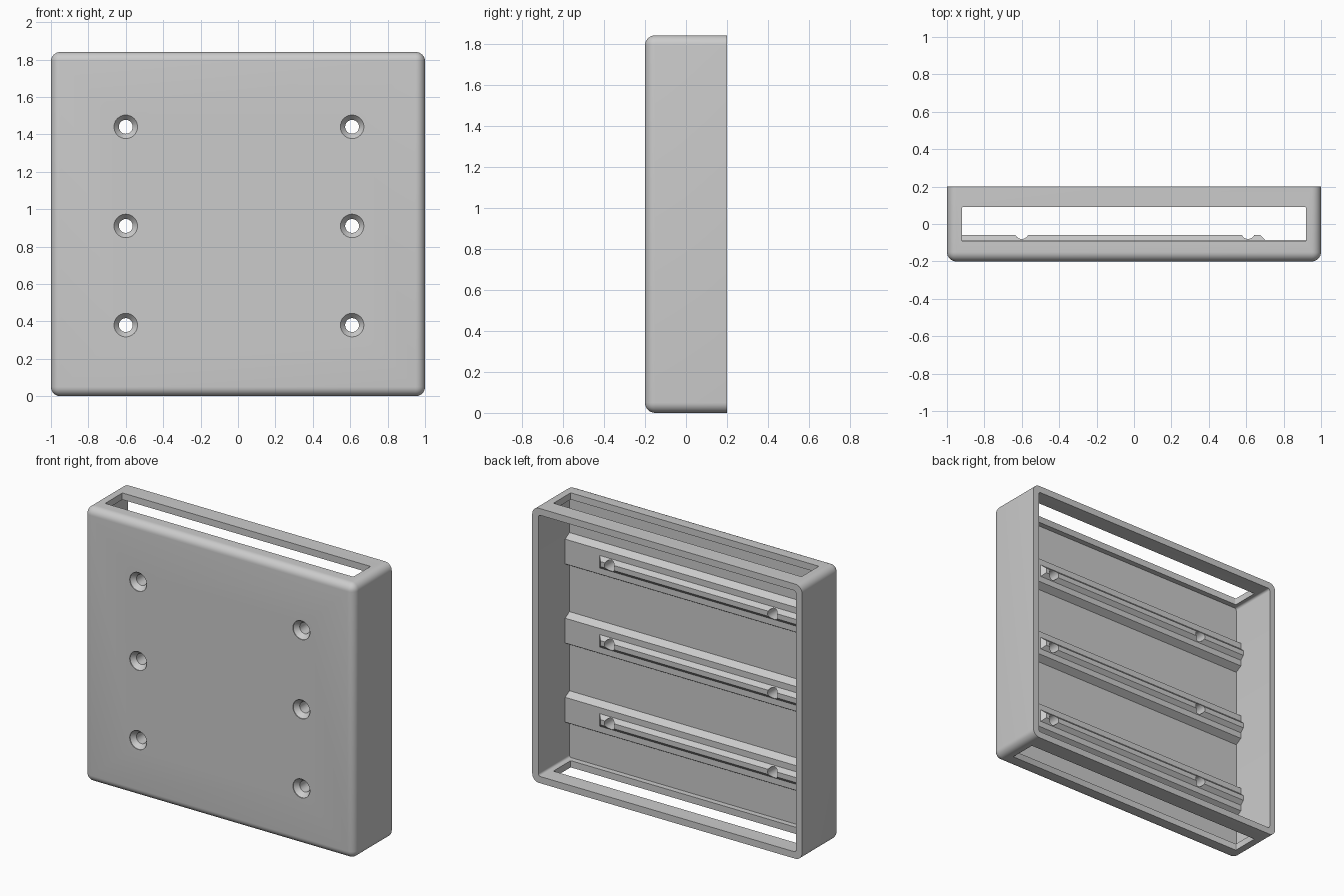
import bpy, bmesh, math
from mathutils import Vector

if "Cube" in bpy.data.objects:
    bpy.data.objects.remove(bpy.data.objects["Cube"], do_unlink=True)

HEIGHT, WALL = 1.84, 0.045
FLOOR_Y = -0.13
ROWS = (0.38, 0.91, 1.44)
COLUMNS = (-0.6, 0.61)
END = 1 - WALL + 0.005

grey = bpy.data.materials.new("plain grey")
grey.use_nodes = True
grey.diffuse_color = (0.6, 0.6, 0.6, 1)
grey.node_tree.nodes["Principled BSDF"].inputs["Base Color"].default_value = (0.6, 0.6, 0.6, 1)


def finish(name, bm):
    bmesh.ops.recalc_face_normals(bm, faces=bm.faces[:])
    mesh = bpy.data.meshes.new(name)
    bm.to_mesh(mesh)
    bm.free()
    mesh.materials.append(grey)
    obj = bpy.data.objects.new(name, mesh)
    bpy.context.collection.objects.link(obj)
    return obj


def add_box(bm, low, high):
    low, high = Vector(low), Vector(high)
    verts = bmesh.ops.create_cube(bm, size=1)["verts"]
    for v in verts:
        v.co = (low + high) / 2 + v.co * (high - low)
    return verts


def add_loft(bm, rings):
    """Skin a closed solid through matching rings of points."""
    loops = [[bm.verts.new(p) for p in ring] for ring in rings]
    n = len(loops[0])
    for a, b in zip(loops, loops[1:]):
        for i in range(n):
            j = (i + 1) % n
            bm.faces.new((a[i], a[j], b[j], b[i]))
    bm.faces.new(loops[0])
    bm.faces.new(loops[-1])


def rounded_box(name, low, high, radius, keep, segments):
    bm = bmesh.new()
    add_box(bm, low, high)
    edges = [e for e in bm.edges if keep(e)]
    bmesh.ops.bevel(bm, geom=edges, offset=radius, segments=segments,
                    profile=0.5, affect='EDGES')
    return finish(name, bm)


def cut(obj, cutter):
    mod = obj.modifiers.new("cut", 'BOOLEAN')
    mod.operation, mod.solver, mod.object = 'DIFFERENCE', 'EXACT', cutter
    bpy.context.view_layer.objects.active = obj
    bpy.ops.object.modifier_apply(modifier=mod.name)


def runs_along(edge, axis):
    return abs((edge.verts[0].co - edge.verts[1].co)[axis]) > 0.01


# Case: every edge is rounded except those around the open back
case = rounded_box("case", (-1, -0.2, 0), (1, 0.2, HEIGHT), 0.05,
                   lambda e: not all(v.co.y > 0.19 for v in e.verts), 8)

# Cavity, open to the back
cavity = rounded_box("cavity_cutter", (WALL - 1, FLOOR_Y, WALL),
                     (1 - WALL, 0.3, HEIGHT - WALL), 0.015,
                     lambda e: runs_along(e, 1), 4)

# Long slot through the top and bottom walls
slot = rounded_box("slot_cutter", (-0.92, -0.093, -0.1), (0.92, 0.09, HEIGHT + 0.1),
                   0.006, lambda e: runs_along(e, 2), 3)

# Countersunk screw holes
bm = bmesh.new()
for x in COLUMNS:
    for z in ROWS:
        add_loft(bm, [[(x + r * math.cos(math.tau * i / 40), y, z + r * math.sin(math.tau * i / 40))
                       for i in range(40)]
                      for r, y in ((0.063, -0.25), (0.063, -0.195), (0.037, -0.165), (0.037, 0))])
holes = finish("hole_cutter", bm)

for cutter in (cavity, slot, holes):
    cut(case, cutter)

# Rails: a broad bevelled base with a narrow ridge that stops short of one end
parts = [case]
for name, z in zip(("lower", "middle", "upper"), ROWS):
    bm = bmesh.new()
    base = [(FLOOR_Y - 0.005, -0.113), (-0.085, -0.083), (-0.085, 0.083), (FLOOR_Y - 0.005, 0.113)]
    add_loft(bm, [[(x, y, z + h) for y, h in base] for x in (-END, END)])
    rail = finish(name + "_rail", bm)

    bm = bmesh.new()
    ridge = [(-0.088, -0.045), (-0.06, -0.017), (-0.06, 0.017), (-0.088, 0.045)]
    add_loft(bm, [[(-END, y, z + h) for y, h in ridge],
                  [(0.615 - y, y, z + h) for y, h in ridge]])
    top = finish(name + "_ridge", bm)
    for obj in (rail, top):
        cut(obj, holes)
        parts.append(obj)

for cutter in (cavity, slot, holes):
    bpy.data.objects.remove(cutter, do_unlink=True)

# Smooth the rounded edges, keep the corners sharp
bpy.ops.object.select_all(action='DESELECT')
for obj in parts:
    obj.select_set(True)
bpy.context.view_layer.objects.active = case
bpy.ops.object.shade_smooth_by_angle(angle=math.radians(30))
